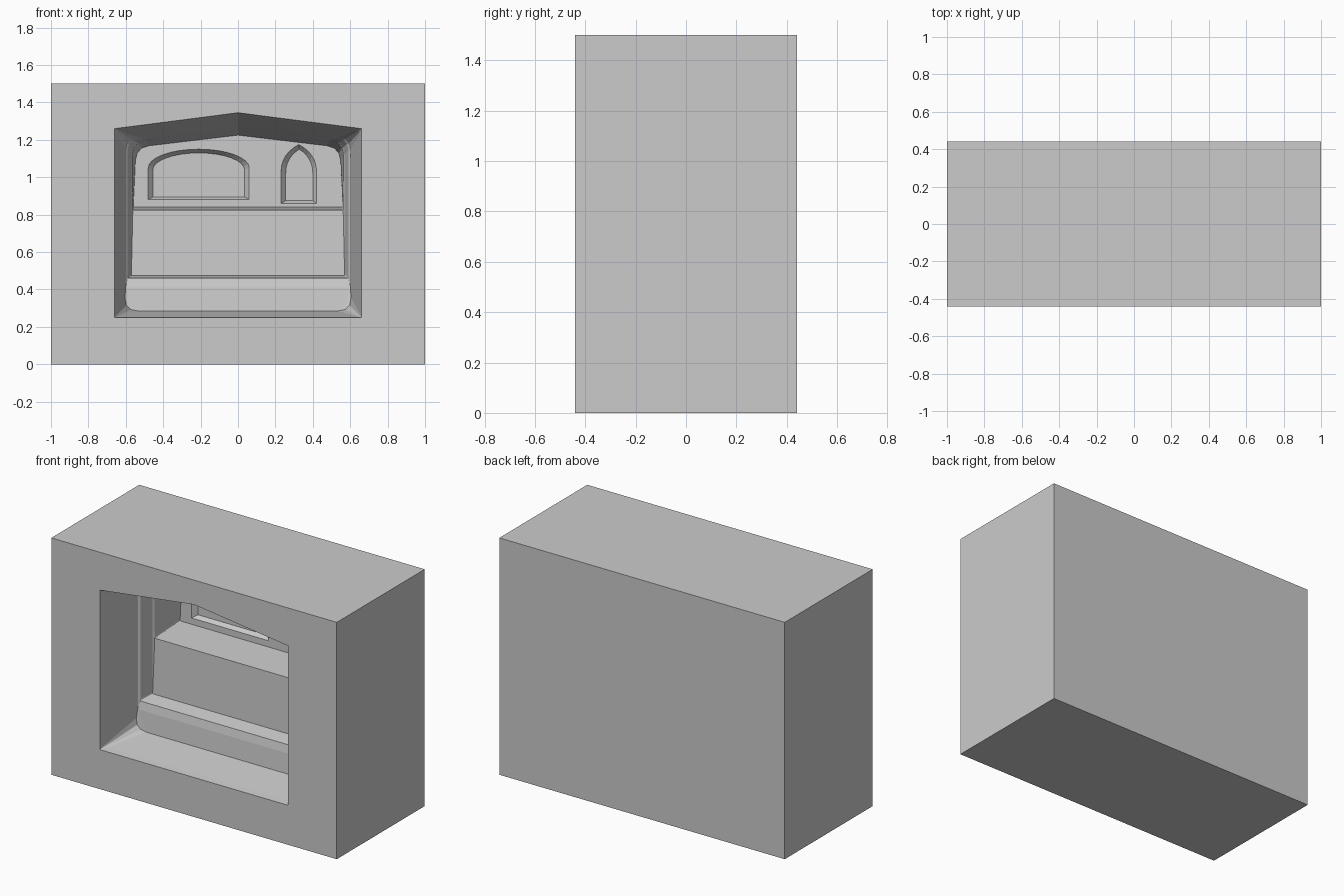
import bpy, bmesh, math

if "Cube" in bpy.data.objects:
    bpy.data.objects.remove(bpy.data.objects["Cube"])

FRONT = -0.44   # y of the front face; depths below are measured from it


def loft(name, rings):
    """Closed solid from rings of (x, z) points, each at its own depth."""
    bm = bmesh.new()
    loops = [[bm.verts.new((x, FRONT + d, z)) for x, z in pts] for d, pts in rings]
    n = len(loops[0])
    for a, b in zip(loops, loops[1:]):
        for i in range(n):
            j = (i + 1) % n
            bm.faces.new((a[i], a[j], b[j], b[i]))
    bm.faces.new(loops[0])
    bm.faces.new(loops[-1])
    bmesh.ops.recalc_face_normals(bm, faces=bm.faces)
    mesh = bpy.data.meshes.new(name)
    bm.to_mesh(mesh)
    bm.free()
    ob = bpy.data.objects.new(name, mesh)
    bpy.context.collection.objects.link(ob)
    ob.hide_render = True
    return ob


def corner(a, c, b, steps=3):
    """Faceted rounding from a to b around the corner c."""
    out = []
    for i in range(steps + 1):
        t = i / steps
        out.append(tuple((1 - t) ** 2 * a[k] + 2 * t * (1 - t) * c[k] + t * t * b[k]
                         for k in (0, 1)))
    return out


def room(zf, xb, xt, zs, zc, rb, rt):
    """Gabled section: floor z, half widths, shoulder z, apex z, corner radii."""
    def side(z):
        return xb + (xt - xb) * (z - zf) / (zs - zf)
    slope = (zc - zs) / xt
    half = corner((xb - rb, zf), (xb, zf), (side(zf + rb), zf + rb))
    half += corner((side(zs - rt), zs - rt), (xt, zs), (xt - rt, zs + slope * rt))
    return half + [(0, zc)] + [(-x, z) for x, z in reversed(half)]


def round_window(x0, x1, z0, spring, top, n=16):
    cx, r = (x0 + x1) / 2, (x1 - x0) / 2
    arch = [(cx + r * math.cos(math.pi * i / n),
             spring + (top - spring) * math.sin(math.pi * i / n)) for i in range(n + 1)]
    return [(x0, z0), (x1, z0)] + arch


def pointed_window(x0, x1, z0, spring, top):
    cx = (x0 + x1) / 2
    bend = spring + (top - spring) * 0.65
    right = corner((x1, spring), (x1, bend), (cx, top), 6)
    return [(x0, z0), (x1, z0)] + right + [(2 * cx - x, z) for x, z in right[-2::-1]]


# solid block
bpy.ops.mesh.primitive_cube_add(size=1, location=(0, 0, 0.75))
block = bpy.context.object
block.name = "niche_block"
block.scale = (2, 0.88, 1.5)
bpy.ops.object.transform_apply(location=True, scale=True)

# stepped cavity: opening, rim, floor, ledge, shelf, back wall
mouth = room(0.25, 0.66, 0.66, 1.26, 1.345, 0.003, 0.003)
cavity = loft("cavity_cutter", [
    (-0.05, mouth),
    (0.00, mouth),
    (0.04, room(0.254, 0.652, 0.65, 1.248, 1.337, 0.015, 0.02)),
    (0.285, room(0.285, 0.605, 0.60, 1.208, 1.292, 0.07, 0.06)),
    (0.295, room(0.41, 0.600, 0.60, 1.206, 1.290, 0.01, 0.06)),
    (0.305, room(0.46, 0.590, 0.59, 1.204, 1.288, 0.01, 0.06)),
    (0.40, room(0.475, 0.570, 0.57, 1.190, 1.272, 0.005, 0.07)),
    (0.41, room(0.825, 0.562, 0.565, 1.188, 1.270, 0.005, 0.07)),
    (0.66, room(0.84, 0.560, 0.545, 1.160, 1.225, 0.005, 0.07)),
])

# two splayed blind windows in the upper back wall
wide = loft("wide_window_cutter", [
    (0.63, round_window(-0.48, 0.06, 0.88, 1.05, 1.15)),
    (0.66, round_window(-0.48, 0.06, 0.88, 1.05, 1.15)),
    (0.69, round_window(-0.455, 0.035, 0.895, 1.04, 1.13)),
])
narrow = loft("pointed_window_cutter", [
    (0.63, pointed_window(0.23, 0.42, 0.86, 1.03, 1.175)),
    (0.66, pointed_window(0.23, 0.42, 0.86, 1.03, 1.175)),
    (0.69, pointed_window(0.255, 0.40, 0.875, 1.02, 1.15)),
])

# carve
bpy.context.view_layer.objects.active = block
for cutter in (cavity, wide, narrow):
    mod = block.modifiers.new("carve", "BOOLEAN")
    mod.operation = "DIFFERENCE"
    mod.solver = "EXACT"
    mod.object = cutter
    bpy.ops.object.modifier_apply(modifier=mod.name)
    bpy.data.objects.remove(cutter)
